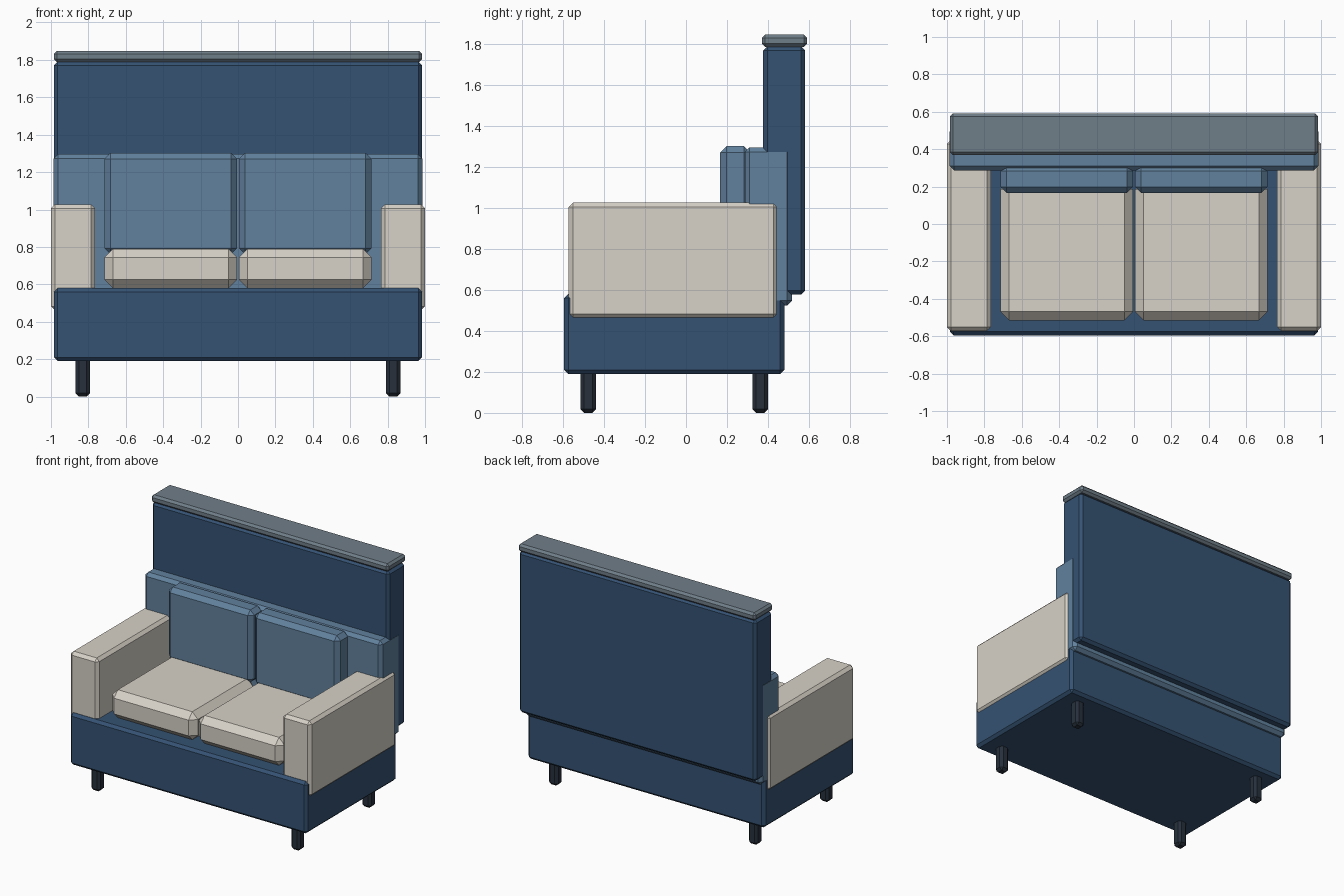
import bpy, bmesh
from mathutils import Vector

if "Cube" in bpy.data.objects:
    bpy.data.objects.remove(bpy.data.objects["Cube"])


def material(name, rgb):
    m = bpy.data.materials.new(name)
    m.diffuse_color = (*rgb, 1)
    m.use_nodes = True
    m.node_tree.nodes["Principled BSDF"].inputs["Base Color"].default_value = m.diffuse_color
    return m


NAVY = material("navy_fabric", (0.035, 0.085, 0.17))
BLUE = material("blue_fabric", (0.12, 0.22, 0.34))
CREAM = material("cream_fabric", (0.68, 0.64, 0.57))
GREY = material("slate_trim", (0.16, 0.21, 0.25))
DARK = material("dark_legs", (0.02, 0.03, 0.045))


def block(name, xr, yr, zr, bevel, mat):
    """Box between the given ranges with a single flat chamfer on every edge."""
    lo, hi = Vector((xr[0], yr[0], zr[0])), Vector((xr[1], yr[1], zr[1]))
    bm = bmesh.new()
    bmesh.ops.create_cube(bm, size=1)
    bmesh.ops.scale(bm, vec=hi - lo, verts=bm.verts)
    bmesh.ops.bevel(bm, geom=bm.edges[:], offset=bevel, segments=1,
                    profile=0.5, affect='EDGES')
    mesh = bpy.data.meshes.new(name)
    bm.to_mesh(mesh)
    bm.free()
    mesh.materials.append(mat)
    obj = bpy.data.objects.new(name, mesh)
    obj.location = (lo + hi) / 2
    bpy.context.collection.objects.link(obj)
    return obj


def pair(name, xr, yr, zr, bevel, mat):
    """The same block on both sides of x = 0."""
    block(name + "_right", xr, yr, zr, bevel, mat)
    block(name + "_left", (-xr[1], -xr[0]), yr, zr, bevel, mat)


# Base, backrest, tall privacy panel and its cap
block("base", (-0.985, 0.985), (-0.595, 0.48), (0.19, 0.58), 0.02, NAVY)
block("backrest", (-0.986, 0.986), (0.287, 0.518), (0.525, 1.297), 0.024, BLUE)
block("tall_panel", (-0.985, 0.985), (0.377, 0.582), (0.577, 1.79), 0.02, NAVY)
block("panel_cap", (-0.985, 0.985), (0.37, 0.592), (1.788, 1.847), 0.016, GREY)

# Arms and cushions
pair("arm", (0.765, 1.0), (-0.573, 0.45), (0.46, 1.028), 0.022, CREAM)
pair("seat_cushion", (0.005, 0.715), (-0.515, 0.23), (0.58, 0.79), 0.046, CREAM)
pair("back_cushion", (0.005, 0.713), (0.167, 0.315), (0.76, 1.303), 0.032, BLUE)

# Chamfered legs
for label, y in (("front_leg", -0.477), ("back_leg", 0.363)):
    pair(label, (0.792, 0.868), (y - 0.038, y + 0.038), (0, 0.22), 0.018, DARK)
